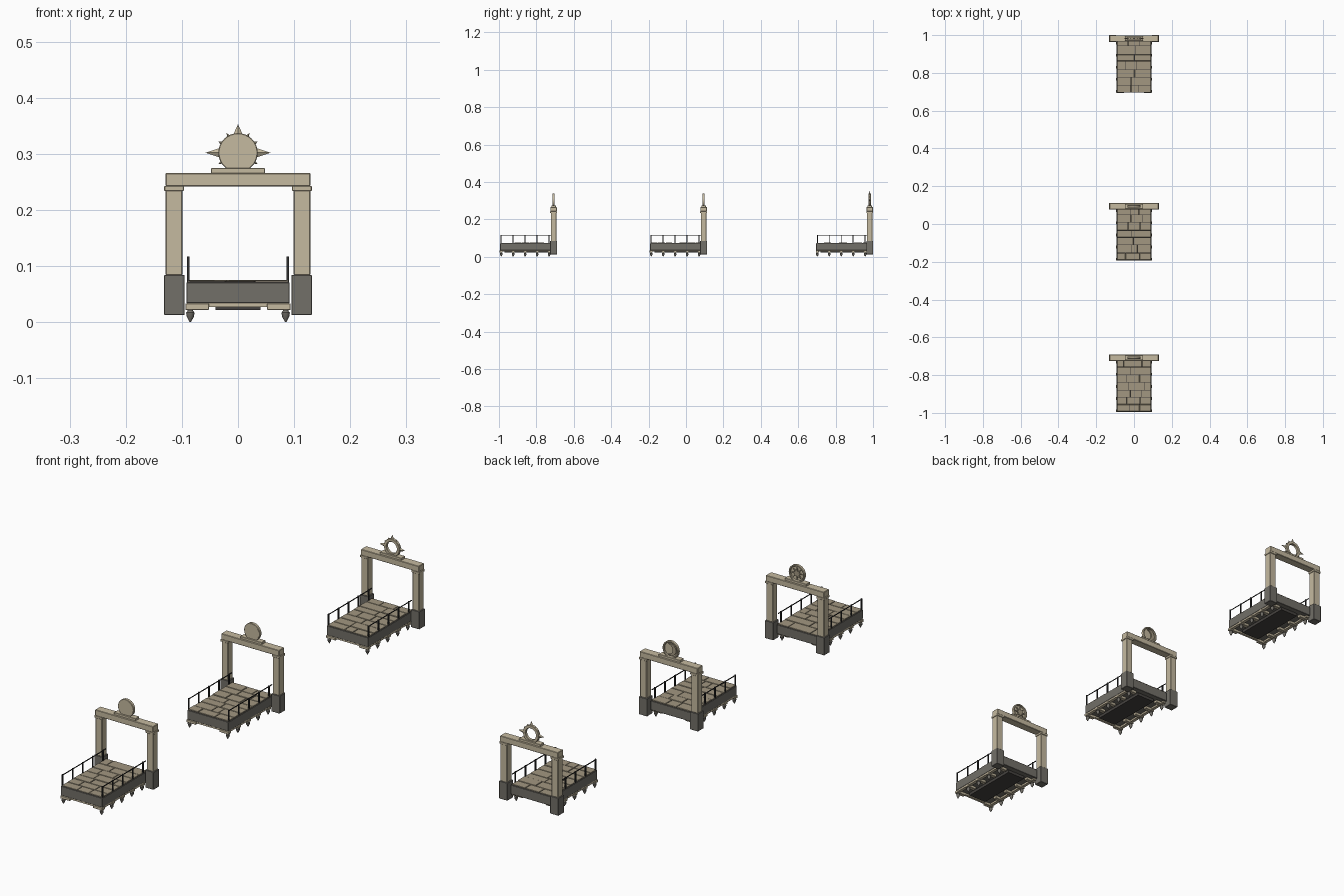
import bpy, bmesh, random
from math import sin, cos, pi, radians

if "Cube" in bpy.data.objects:
    bpy.data.objects.remove(bpy.data.objects["Cube"])

random.seed(4)


def material(name, rgb):
    m = bpy.data.materials.new(name)
    m.diffuse_color = (*rgb, 1)
    m.use_nodes = True
    m.node_tree.nodes["Principled BSDF"].inputs["Base Color"].default_value = m.diffuse_color
    return m


SAND = material("sandstone", (0.56, 0.49, 0.35))
PAVE = material("paving", (0.36, 0.31, 0.22))
GREY = material("grey_stone", (0.17, 0.16, 0.14))
DARK = material("dark_joint", (0.06, 0.055, 0.05))
IRON = material("iron", (0.03, 0.03, 0.03))


def finish(name, bm, mat, bevel=0, smooth=False):
    bmesh.ops.recalc_face_normals(bm, faces=bm.faces)
    me = bpy.data.meshes.new(name)
    bm.to_mesh(me)
    bm.free()
    ob = bpy.data.objects.new(name, me)
    bpy.context.collection.objects.link(ob)
    me.materials.append(mat)
    if bevel:
        b = ob.modifiers.new("bevel", 'BEVEL')
        b.width, b.segments = bevel, 1
    if smooth:
        bpy.context.view_layer.objects.active = ob
        ob.select_set(True)
        bpy.ops.object.shade_smooth_by_angle(angle=radians(40))
        ob.select_set(False)
    return ob


def boxes(name, spans, mat, bevel=0):
    """One object from boxes given as (x0, x1, y0, y1, z0, z1)."""
    bm = bmesh.new()
    for x0, x1, y0, y1, z0, z1 in spans:
        for v in bmesh.ops.create_cube(bm, size=1)['verts']:
            v.co = (x0 if v.co.x < 0 else x1, y0 if v.co.y < 0 else y1, z0 if v.co.z < 0 else z1)
    return finish(name, bm, mat, bevel)


def both(x0, x1, *rest):
    return [(x0, x1, *rest), (-x1, -x0, *rest)]


def prism(name, outlines, y0, y1, mat):
    """Extrude x-z outlines along y."""
    bm = bmesh.new()
    for pts in outlines:
        f = bm.faces.new([bm.verts.new((x, y0, z)) for x, z in pts])
        ext = bmesh.ops.extrude_face_region(bm, geom=[f])['geom']
        for v in ext:
            if isinstance(v, bmesh.types.BMVert):
                v.co.y = y1
    return finish(name, bm, mat)


def lathe(name, profile, places, mat, n=10):
    """Spin an (r, z) profile about z at several (x, y) places."""
    bm = bmesh.new()
    for px, py in places:
        rings = [[bm.verts.new((px + r * cos(2 * pi * i / n), py + r * sin(2 * pi * i / n), z))
                  for i in range(n)] for r, z in profile]
        for a, b in zip(rings, rings[1:]):
            for i in range(n):
                j = (i + 1) % n
                bm.faces.new((a[i], a[j], b[j], b[i]))
        bm.faces.new(rings[0])
        bm.faces.new(rings[-1])
    return finish(name, bm, mat, smooth=True)


def ring(name, cy, cz, r_in, r_out, half, mat, n=32):
    """Flat-sided ring whose axis runs along y."""
    bm = bmesh.new()
    section = [(r_in, -half), (r_out, -half), (r_out, half), (r_in, half)]
    rows = [[bm.verts.new((r * cos(2 * pi * i / n), cy + y, cz + r * sin(2 * pi * i / n)))
             for r, y in section] for i in range(n)]
    for i in range(n):
        a, b = rows[i], rows[(i + 1) % n]
        for k in range(4):
            bm.faces.new((a[k], a[(k + 1) % 4], b[(k + 1) % 4], b[k]))
    return finish(name, bm, mat, bevel=0.0012, smooth=True)


def circle(r, cz, n=32):
    return [(r * cos(2 * pi * i / n), cz + r * sin(2 * pi * i / n)) for i in range(n)]


def spikes(name, cy, cz, r0, mat):
    """Pointed rays around the sun ring, long at the top and sides."""
    bm = bmesh.new()
    for deg in range(-30, 211, 30):
        long = deg in (0, 90, 180)
        tip, w = (0.058 if deg != 90 else 0.051, 0.009) if long else (0.041, 0.004)
        a = radians(deg)
        def at(r, t, y):
            return bm.verts.new((r * cos(a) - t * sin(a), cy + y, cz + r * sin(a) + t * cos(a)))
        base = [at(r0, -w, 0), at(r0, 0, -0.005), at(r0, w, 0), at(r0, 0, 0.005)]
        top = at(tip, 0, 0)
        bm.faces.new(base)
        for i in range(4):
            bm.faces.new((base[i], base[(i + 1) % 4], top))
    return finish(name, bm, mat)


def station(tag, y, emblem):
    gy0, gy1 = y + 0.277, y + 0.307
    gc = (gy0 + gy1) / 2
    stops = [y + 0.012 + 0.064 * i for i in range(5)]

    # deck and paving
    boxes(tag + "deck", [(-0.092, 0.092, y + 0.006, y + 0.292, 0.034, 0.071)], GREY, 0.001)
    boxes(tag + "paving_bed", [(-0.090, 0.090, y + 0.008, y + 0.290, 0.070, 0.0722)], DARK)
    tiles, ty = [], y + 0.007
    while ty < y + 0.286:
        d = min(random.uniform(0.034, 0.048), y + 0.291 - ty)
        if y + 0.291 - ty - d < 0.02:
            d = y + 0.291 - ty
        cuts = [-0.091] + [c + random.uniform(-0.018, 0.018)
                           for c in random.choice([(-0.03, 0.03), (0.0,), (-0.045, 0.045)])] + [0.091]
        for a, b in zip(cuts, cuts[1:]):
            tiles.append((a + 0.0012, b - 0.0012, ty + 0.0012, ty + d - 0.0012,
                          0.0705, 0.0745 + random.uniform(-0.001, 0.001)))
        ty += d
    boxes(tag + "paving_stones", tiles, PAVE, 0.0007)

    # underside mouldings, brackets and hanging drops
    boxes(tag + "lower_moulding", both(0.078, 0.091, y + 0.008, y + 0.285, 0.027, 0.0345)
          + [(-0.085, 0.085, y + 0.008, y + 0.018, 0.027, 0.0345)], SAND)
    boxes(tag + "underside_panel", [(-0.040, 0.040, y + 0.03, y + 0.27, 0.022, 0.035)], DARK)
    boxes(tag + "brackets", [s for sy in stops
                             for s in both(0.052, 0.094, sy - 0.008, sy + 0.008, 0.022, 0.033)], SAND, 0.001)
    lathe(tag + "drops", [(0.005, 0.023), (0.005, 0.020), (0.0075, 0.017), (0.0065, 0.010), (0.001, 0.0)],
          [(s * 0.085, sy) for sy in stops for s in (-1, 1)], GREY)

    # iron railing
    boxes(tag + "railing_posts", [s for sy in stops
                                  for s in both(0.0868, 0.0912, sy - 0.0025, sy + 0.0025, 0.071, 0.117)], IRON)
    boxes(tag + "railing_bars", both(0.0877, 0.0903, stops[0], gy0 + 0.01, 0.1125, 0.1155), IRON)

    # gate
    boxes(tag + "gate_plinths", both(0.095, 0.132, gy0 - 0.003, y + 0.31, 0.013, 0.084), GREY, 0.001)
    boxes(tag + "gate_columns", both(0.099, 0.129, gy0, gy1, 0.083, 0.236), SAND, 0.002)
    boxes(tag + "gate_capitals", both(0.0965, 0.1315, gy0 - 0.003, y + 0.31, 0.234, 0.243), SAND, 0.001)
    boxes(tag + "gate_lintel", [(-0.129, 0.129, gy0 - 0.002, y + 0.309, 0.242, 0.266)], SAND, 0.0015)
    boxes(tag + "emblem_base", [(-0.048, 0.048, gc - 0.012, gc + 0.012, 0.265, 0.275)], SAND, 0.001)

    # crowning emblem
    cz = 0.302
    if emblem == "sun":
        ring(tag + "sun_ring", gc, cz, 0.023, 0.035, 0.006, SAND)
        spikes(tag + "sun_rays", gc, cz, 0.031, SAND)
        return
    ring(tag + "disc_rim", gc, cz, 0.029, 0.035, 0.006, SAND)
    prism(tag + "disc_face", [circle(0.0325, cz)], gc - 0.0065, gc - 0.001, SAND)
    if emblem == "moon":
        outer = [radians(60 + 240 * i / 16) for i in range(17)]
        pts = [(0.024 * cos(a), cz + 0.024 * sin(a)) for a in outer]
        pts += [(0.012 + 0.0208 * cos(a), cz + 0.0208 * sin(a))
                for a in [radians(270 - 180 * i / 14) for i in range(1, 14)]]
        prism(tag + "moon_relief", [pts], gc - 0.002, gc + 0.004, PAVE)
    else:
        star = [((0.024, 0.010)[i % 2] * sin(pi * i / 8), cz + (0.024, 0.010)[i % 2] * cos(pi * i / 8))
                for i in range(16)]
        prism(tag + "star_relief", [star], gc - 0.002, gc + 0.004, PAVE)


station("front_", -1.0, "star")
station("middle_", -0.198, "moon")
station("rear_", 0.69, "sun")
